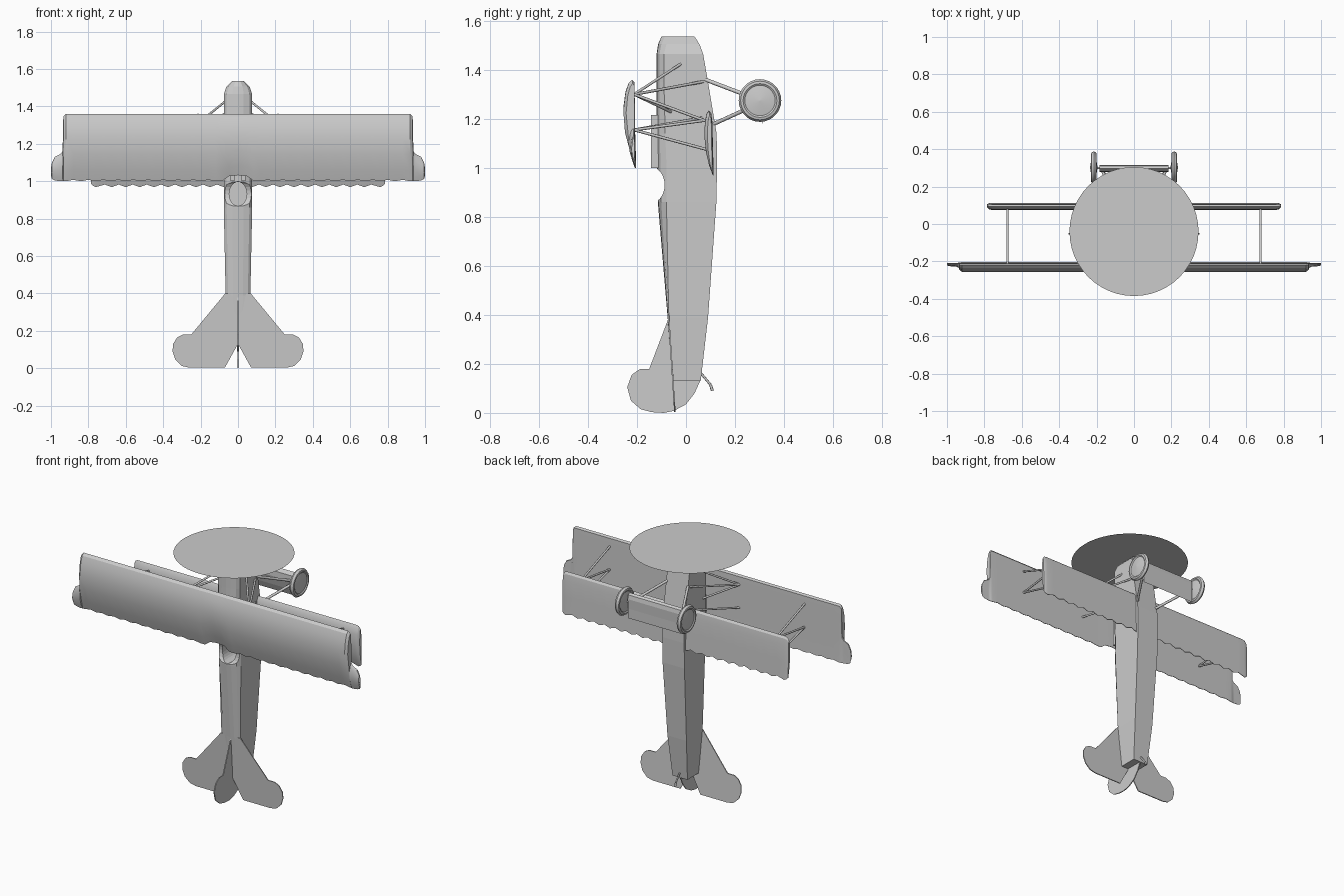
import bpy, bmesh, math
from mathutils import Vector

if "Cube" in bpy.data.objects:
    bpy.data.objects.remove(bpy.data.objects["Cube"])


def make(name, verts, faces, smooth=None):
    me = bpy.data.meshes.new(name)
    me.from_pydata([tuple(v) for v in verts], [], faces)
    bm = bmesh.new()
    bm.from_mesh(me)
    bmesh.ops.recalc_face_normals(bm, faces=bm.faces)
    bm.to_mesh(me)
    bm.free()
    ob = bpy.data.objects.new(name, me)
    bpy.context.collection.objects.link(ob)
    if smooth:
        bpy.ops.object.select_all(action='DESELECT')
        ob.select_set(True)
        bpy.context.view_layer.objects.active = ob
        bpy.ops.object.shade_smooth_by_angle(angle=math.radians(smooth))
    return ob


def loft(name, rings, smooth=None):
    n = len(rings[0])
    faces = [(i * n + j, i * n + (j + 1) % n, (i + 1) * n + (j + 1) % n, (i + 1) * n + j)
             for i in range(len(rings) - 1) for j in range(n)]
    faces += [tuple(range(n)), tuple(range((len(rings) - 1) * n, len(rings) * n))]
    return make(name, [p for r in rings for p in r], faces, smooth)


def plate(name, outline, place, t=0.003):
    return loft(name, [[place(a, b, d) for a, b in outline] for d in (-t, t)])


def rod(name, a, b, r=0.006, n=8):
    a, b = Vector(a), Vector(b)
    q = (b - a).to_track_quat('Z', 'Y')
    ring = [q @ Vector((r * math.cos(k * math.tau / n), r * math.sin(k * math.tau / n), 0)) for k in range(n)]
    return loft(name, [[c + p for p in ring] for c in (a, b)], 50)


def ellipse(ru, rv, n=24):
    return [(ru * math.cos(k * math.tau / n), rv * math.sin(k * math.tau / n)) for k in range(n)]


# Fuselage: z, half width, crown y, shoulder y, belly y
stations = [(.13, .052, -.055, -.05, .06), (.39, .066, -.075, -.07, .09),
            (.86, .076, -.115, -.08, .124), (1.02, .076, -.12, -.08, .127),
            (1.14, .076, -.122, -.085, .125), (1.35, .076, -.12, -.09, .09),
            (1.465, .076, -.12, -.09, .07), (1.505, .062, -.114, -.08, .055),
            (1.536, .03, -.1, -.065, .035)]
rings = []
for z, w, yt, ys, yb in stations:
    half = [(w, yb), (w, ys), (.8 * w, ys + .6 * (yt - ys)), (.4 * w, ys + .93 * (yt - ys))]
    sec = half + [(0, yt)] + [(-x, y) for x, y in reversed(half)]
    rings.append([(x, y, z) for x, y in sec])
fuselage = loft("fuselage", rings)

# Cockpit: side scoop and oval well cut from the deck
scoop = loft("scoop_cutter", [[(x, -.152 + u, .93 + v) for u, v in ellipse(.065, .078)] for x in (-.2, .2)])
well = loft("well_cutter", [[(u, y, .932 + v) for u, v in ellipse(.047, .064)] for y in (-.2, .01)])
for cutter in (scoop, well):
    mod = fuselage.modifiers.new("cut", 'BOOLEAN')
    mod.operation, mod.solver, mod.object = 'DIFFERENCE', 'EXACT', cutter
    bpy.ops.object.select_all(action='DESELECT')
    bpy.context.view_layer.objects.active = fuselage
    bpy.ops.object.modifier_apply(modifier=mod.name)
    bpy.data.objects.remove(cutter)


# Wings: half-span stations of x, leading z, trailing z, thickness factor
def wing(name, half, upper, lower, mid):
    prof = upper + lower[::-1]
    full = [(-x, a, b, t) for x, a, b, t in reversed(half) if x > 0] + half
    return loft(name, [[(x, mid + (y - mid) * t, le + f * (te - le)) for f, y in prof]
                       for x, le, te, t in full], 25)


up_top = [(0, -.22), (.04, -.234), (.15, -.247), (.35, -.256), (.6, -.249), (.85, -.225), (1, -.207)]
up_bot = [(.03, -.211), (.25, -.209), (.6, -.208), (1, -.204)]
half = [(0, 1.36, 1.032, 1), (.05, 1.36, 1.026, 1), (.085, 1.36, 1.0, 1)]
half += [(.12 + .04 * i, 1.36, 1.007 if i % 2 else 1.0, 1) for i in range(20)]
half += [(.92, 1.36, 1.0, 1), (.934, 1.345, 1.0, .75), (.938, 1.16, 1.0, .5),
         (.95, 1.145, 1.0, .4), (.98, 1.13, 1.004, .35), (.995, 1.10, 1.012, .3), (1.0, 1.07, 1.03, .2)]
wing("upper_wing", half, up_top, up_bot, -.21)

low_top = [(0, .093), (.06, .083), (.2, .077), (.4, .075), (.65, .082), (.85, .095), (1, .11)]
low_bot = [(.05, .103), (.2, .108), (.6, .11), (1, .113)]
half = [(.0375 * i, 1.235, .982 if i % 2 else .968, 1) for i in range(20)]
half += [(.76, 1.235, .968, 1), (.775, 1.23, .975, .85), (.785, 1.215, .985, .5)]
wing("lower_wing", half, low_top, low_bot, .1)

# Tailplane with elevator notch
tail = [(.068, .40), (.25, .18), (.295, .18), (.325, .165), (.347, .13), (.35, .09),
        (.335, .045), (.3, .012), (.26, .003), (.07, .003)]
tail = tail + [(0, .13)] + [(-x, z) for x, z in reversed(tail)]
plate("tailplane", tail, lambda x, z, d: (x, -.045 - .066 * z + d, z))

# Fin and rudder
fin = [(-.07, .39), (-.15, .18), (-.19, .178), (-.222, .155), (-.24, .105), (-.225, .05),
       (-.185, .015), (-.14, .003), (-.09, 0), (-.05, .008), (0, .035), (.035, .08), (.06, .135), (-.05, .2)]
plate("fin_and_rudder", fin, lambda y, z, d: (d, y, z))

# Tail skid
rod("tail_skid", (0, .05, .175), (0, .1, .115), .005)
rod("tail_skid_tip", (0, .1, .115), (0, .108, .09), .006)

# Propeller disc
ring = [(x, y - .04, 1.536) for x, y in ellipse(.345, .345, 48)]
disc = make("propeller_disc", ring, [tuple(range(48))])
if disc.data.polygons[0].normal.z < 0:
    disc.data.flip_normals()

# Axle fairing
foil = [(.297, 1.335), (.28, 1.315), (.278, 1.28), (.295, 1.22), (.312, 1.18), (.312, 1.24), (.315, 1.30), (.31, 1.325)]
loft("axle_fairing", [[(x, y, z) for y, z in foil] for x in (-.185, .185)])
rod("axle", (-.215, .3, 1.275), (.215, .3, 1.275))

wheel = [(-.02, .002), (-.01, .062), (-.015, .069), (-.013, .079), (0, .087),
         (.013, .079), (.015, .069), (.01, .062), (.02, .002)]
for s, side in ((-1, "left"), (1, "right")):
    # Wheel
    loft(side + "_wheel", [[(s * .215 + x, .302 + u, 1.275 + v) for u, v in ellipse(r, r, 28)]
                           for x, r in wheel], 30)
    # Undercarriage legs
    rod(side + "_front_leg", (s * .07, .08, 1.36), (s * .175, .295, 1.278), .008)
    rod(side + "_rear_leg", (s * .07, .115, 1.18), (s * .175, .295, 1.262), .008)
    # Cabane struts
    for i, (foot, head) in enumerate([((.07, -.02, 1.425), (.225, -.212, 1.30)),
                                      ((.07, .075, 1.353), (.225, -.212, 1.30)),
                                      ((.07, -.06, 1.228), (.225, -.212, 1.30)),
                                      ((.07, .07, 1.205), (.225, -.212, 1.155))]):
        rod(f"{side}_cabane_strut_{i}", (s * foot[0], *foot[1:]), (s * head[0], *head[1:]))
    # Interplane struts
    for i, (lo, hi) in enumerate([(1.19, 1.30), (1.195, 1.155), (1.075, 1.155)]):
        rod(f"{side}_interplane_strut_{i}", (s * .677, .085, lo), (s * .677, -.212, hi))
    # Gun
    loft(side + "_gun", [[(s * .03 + x, y, z) for x, y in
                          ((-.011, -.143), (.011, -.143), (.011, -.1), (-.011, -.1))] for z in (1.0, 1.215)])
